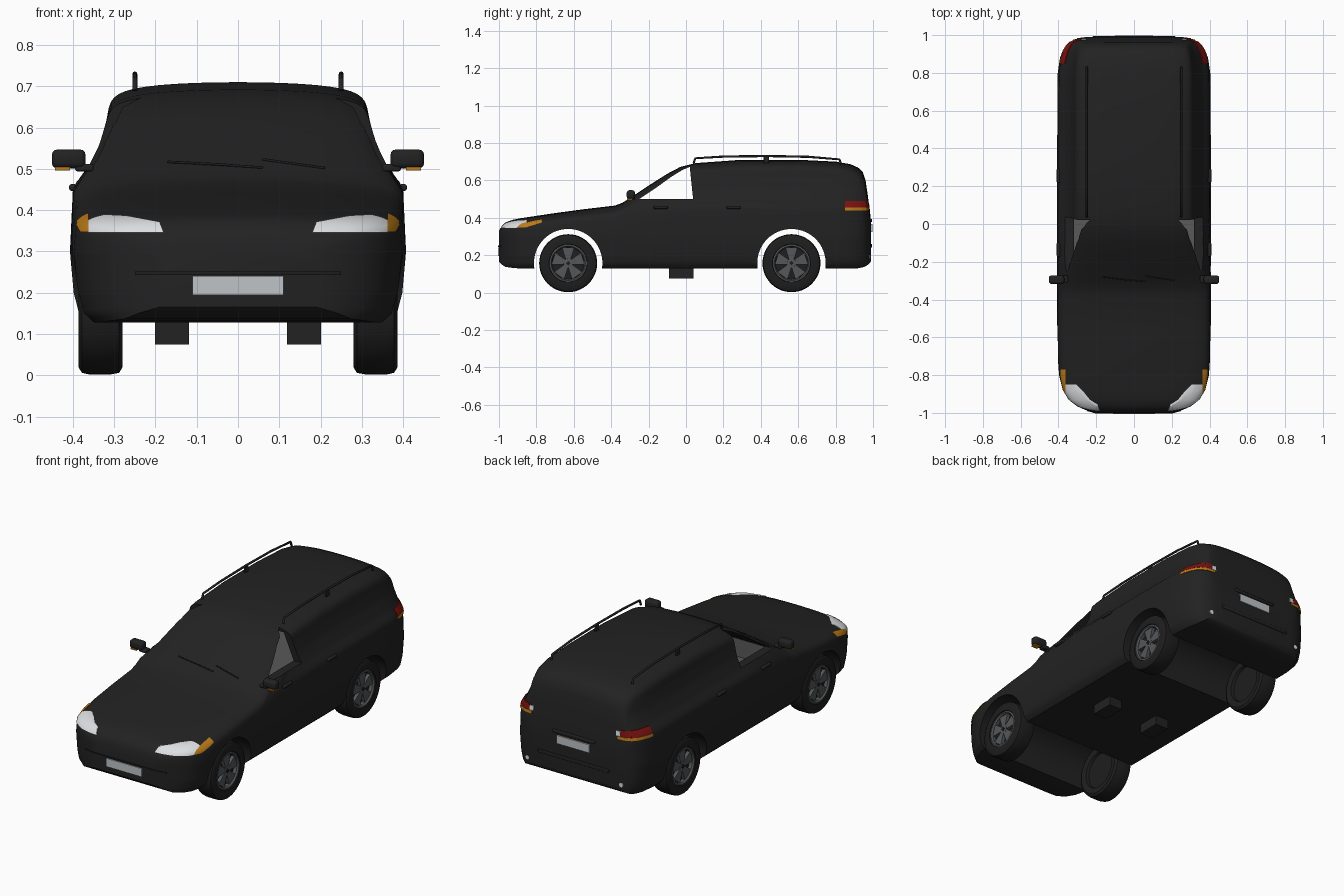
import bpy, bmesh, math
from mathutils import Matrix, Vector

cube = bpy.data.objects.get("Cube")
if cube:
    bpy.data.objects.remove(cube, do_unlink=True)


def material(name, r, g, b, rough=0.6):
    m = bpy.data.materials.new(name)
    m.use_nodes = True
    m.diffuse_color = (r, g, b, 1)
    node = m.node_tree.nodes["Principled BSDF"]
    node.inputs["Base Color"].default_value = (r, g, b, 1)
    node.inputs["Roughness"].default_value = rough
    return m


BLACK = material("black_paint", .016, .016, .016)
RUBBER = material("black_rubber", .013, .013, .013)
LINING = material("grey_lining", .1, .1, .1)
ALLOY = material("grey_alloy", .09, .095, .1)
LENS = material("clear_lens", .72, .74, .76)
PLATE = material("plate_grey", .52, .55, .57)
AMBER = material("amber_lens", .5, .2, .01)
RED = material("red_lens", .2, .006, .005)


def finish(name, bm, *mats, smooth=True):
    bmesh.ops.recalc_face_normals(bm, faces=bm.faces)
    mesh = bpy.data.meshes.new(name)
    bm.to_mesh(mesh)
    bm.free()
    ob = bpy.data.objects.new(name, mesh)
    bpy.context.collection.objects.link(ob)
    for m in mats:
        mesh.materials.append(m)
    if smooth:
        shade(ob)
    return ob


def activate(ob):
    bpy.ops.object.select_all(action="DESELECT")
    ob.select_set(True)
    bpy.context.view_layer.objects.active = ob


def shade(ob):
    activate(ob)
    bpy.ops.object.shade_smooth_by_angle(angle=math.radians(35))


def boolean(ob, cutter, operation="DIFFERENCE"):
    mod = ob.modifiers.new("cut", "BOOLEAN")
    mod.operation, mod.solver, mod.object = operation, "EXACT", cutter
    activate(ob)
    bpy.ops.object.modifier_apply(modifier="cut")
    bpy.data.objects.remove(cutter, do_unlink=True)


def prism(name, pts, axis, lo, hi, *mats, mirror=False):
    """Outline in the plane across the axis (x: y,z / y: x,z), extruded."""
    bm = bmesh.new()
    for side in ((1, -1) if mirror else (1,)):
        rings = []
        for d in (lo, hi):
            co = [(d, a, b) if axis == "x" else (a, d, b) for a, b in pts]
            rings.append([bm.verts.new((x * side, y, z)) for x, y, z in co])
        a, b = rings
        bm.faces.new(a)
        bm.faces.new(b)
        for i in range(len(a)):
            j = (i + 1) % len(a)
            bm.faces.new((a[i], a[j], b[j], b[i]))
    return finish(name, bm, *mats, smooth=False)


def rect(a, b, c, d):
    return [(a, c), (b, c), (b, d), (a, d)]


def box(name, center, size, mat, bevel=0.0):
    bm = bmesh.new()
    bmesh.ops.create_cube(bm, size=1, matrix=Matrix.Translation(center) @ Matrix.Diagonal((*size, 1)))
    if bevel:
        bmesh.ops.bevel(bm, geom=bm.edges[:], offset=bevel, segments=3, profile=.5, affect="EDGES")
    return finish(name, bm, mat)


def tube(name, pts, radius, mat):
    cu = bpy.data.curves.new(name, "CURVE")
    cu.dimensions, cu.bevel_depth, cu.bevel_resolution, cu.use_fill_caps = "3D", radius, 2, True
    sp = cu.splines.new("POLY")
    sp.points.add(len(pts) - 1)
    for p, co in zip(sp.points, pts):
        p.co = (*co, 1)
    ob = bpy.data.objects.new(name, cu)
    bpy.context.collection.objects.link(ob)
    cu.materials.append(mat)


def lathe(name, profile, center, side, mat, steps=48):
    """Profile of (x, radius) turned round the x axis."""
    bm = bmesh.new()
    vs = [bm.verts.new((x * side, 0, r)) for x, r in profile]
    es = [bm.edges.new(p) for p in zip(vs, vs[1:])]
    bmesh.ops.spin(bm, geom=vs + es, cent=(0, 0, 0), axis=(1, 0, 0), angle=math.tau, steps=steps)
    bmesh.ops.remove_doubles(bm, verts=bm.verts, dist=1e-5)
    bmesh.ops.translate(bm, verts=bm.verts, vec=center)
    return finish(name, bm, mat)


def lerp(table, t):
    for (a, u), (b, v) in zip(table, table[1:]):
        if t <= b:
            return u + (v - u) * max(0, (t - a) / (b - a))
    return table[-1][1]


# Body stations: y, underside, top, half width
STATIONS = [(-1, .165, .33, .2), (-.985, .15, .355, .255), (-.965, .137, .375, .3),
            (-.93, .132, .388, .345), (-.88, .128, .398, .375), (-.8, .128, .41, .395),
            (-.7, .128, .425, .402), (-.55, .128, .445, .405), (-.38, .128, .465, .405),
            (-.34, .128, .48, .405), (-.3, .128, .505, .405), (-.2, .128, .572, .405),
            (-.1, .128, .635, .405), (-.03, .128, .672, .405), (.05, .128, .692, .405),
            (.3, .128, .71, .405), (.6, .128, .71, .405), (.8, .128, .7, .402),
            (.88, .128, .686, .39), (.92, .13, .668, .375), (.945, .135, .645, .36),
            (.96, .14, .6, .345), (.972, .148, .52, .325), (.985, .16, .42, .29), (.99, .17, .36, .25)]
# Half width at each height
FLANK = [(.128, .36), (.15, .385), (.2, .398), (.3, .407), (.45, .4), (.47, .39),
         (.49, .37), (.56, .335), (.62, .318), (.71, .308)]
ROWS = 40


def body_mesh(inflate=0.0):
    bm = bmesh.new()
    rings = []
    for y, low, top, half in STATIONS:
        power = max(20, 20 + (top - .44) * 70)
        right = []
        for j in range(ROWS):
            s = math.sin(j / ROWS * math.pi / 2)
            z = low + (top - low) * s
            right.append((lerp(FLANK, z) * half / .405 * math.sqrt(1 - s ** power), z))
        outline = right + [(0, top)] + [(-x, z) for x, z in reversed(right)]
        rings.append([bm.verts.new((x, y, z)) for x, z in outline])
    for a, b in zip(rings, rings[1:]):
        for i in range(len(a)):
            j = (i + 1) % len(a)
            bm.faces.new((a[i], a[j], b[j], b[i]))
    bm.faces.new(rings[0])
    bm.faces.new(rings[-1])
    if inflate:
        bmesh.ops.recalc_face_normals(bm, faces=bm.faces)
        bm.normal_update()
        for v, n in [(v, v.normal.copy()) for v in bm.verts]:
            v.co += n * inflate
    return bm


def patch(name, cutter, mat):
    """A thin skin lying on the body inside the cutter."""
    ob = finish(name, body_mesh(.004), mat, smooth=False)
    boolean(ob, cutter, "INTERSECT")
    shade(ob)


# Body with wheel arches, hollow cabin and open front side windows
body = finish("body", body_mesh(), BLACK, LINING, smooth=False)
AXLES = {"front": -.63, "rear": .564}
for y in AXLES.values():
    arc = [(y + .183 * math.cos(a * math.tau / 64), .157 + .183 * math.sin(a * math.tau / 64)) for a in range(64)]
    boolean(body, prism("arch_cutter", arc, "x", -.6, .6))
window = [(-.25, .5), (-.16, .56), (-.08, .618), (-.02, .655), (.02, .672), (.038, .5)]
boolean(body, prism("window_cutter", window, "x", -.6, .6))
cabin = prism("cabin_cutter", [(-.26, .39), (-.26, .49), (-.2, .535), (0, .645), (.1, .668), (.85, .668), (.85, .39)],
              "x", -1, 1, BLACK, LINING)
for v in cabin.data.vertices:
    v.co.x *= .35 - (v.co.z - .4) / 3
for f in cabin.data.polygons:
    f.material_index = 1
boolean(body, cabin)
shade(body)

# Lamps, skinned over the body
patch("headlights", prism("c", [(.18, .346), (.362, .346), (.362, .392), (.27, .387), (.19, .372)],
                          "y", -1.1, -.85, mirror=True), LENS)
patch("front_indicators", prism("c", [(-.93, .347), (-.86, .347), (-.77, .375), (-.77, .397), (-.93, .397)],
                                "x", .362, .5, mirror=True), AMBER)
patch("tail_lamps", prism("c", rect(.85, 1.1, .456, .49), "x", .28, .5, mirror=True), RED)
patch("rear_indicators", prism("c", rect(.85, 1.1, .44, .455), "x", .265, .5, mirror=True), AMBER)
patch("reversing_lamps", prism("c", rect(.85, 1.1, .457, .482), "x", .255, .279, mirror=True), LENS)
patch("lower_grille", prism("c", rect(-.25, .25, .243, .252), "y", -1.1, -.9), RUBBER)

# Number plates and tailgate handle
box("front_plate", (0, -1.002, .218), (.22, .008, .046), PLATE)
box("rear_plate", (0, .993, .345), (.2, .008, .045), PLATE)
box("tailgate_handle", (0, .985, .385), (.26, .02, .018), BLACK, .005)
box("rear_bumper_strip", (0, .988, .25), (.44, .012, .02), BLACK, .004)

# Blocks under the floor, mirrors, handles, rails, reflectors
for side, tag in ((1, "left"), (-1, "right")):
    box(f"{tag}_floor_block", (.16 * side, -.025, .105), (.082, .13, .06), BLACK)
    box(f"{tag}_mirror", (.41 * side, -.295, .524), (.082, .045, .046), BLACK, .014)
    box(f"{tag}_mirror_arm", (.372 * side, -.293, .503), (.045, .04, .018), BLACK, .006)
    box(f"{tag}_mirror_indicator", (.425 * side, -.3, .5), (.036, .03, .008), AMBER)
    for where, y in (("front", -.135), ("rear", .255)):
        box(f"{tag}_{where}_door_handle", (.4 * side, y, .455), (.018, .075, .016), BLACK, .005)
    tube(f"{tag}_roof_rail", [(.25 * side, y, z) for y, z in
         ((.04, .69), (.05, .718), (.2, .727), (.43, .73), (.65, .726), (.82, .712), (.83, .685))], .006, BLACK)
    box(f"{tag}_rail_foot", (.25 * side, .43, .71), (.012, .03, .035), BLACK, .004)
    lathe(f"{tag}_rear_reflector", [(0, 0), (0, .012), (.004, .012), (.004, 0)], (0, 0, 0), 1, LENS, 16).matrix_world = (
        Matrix.Translation((.29 * side, .982, .19)) @ Matrix.Rotation(math.pi / 2, 4, "Z"))

# Wipers
tube("right_wiper", [(-.17, -.28, .517), (-.05, -.295, .511), (.06, -.305, .503)], .003, RUBBER)
tube("left_wiper", [(.06, -.275, .523), (.14, -.288, .512), (.21, -.298, .502)], .003, RUBBER)

# Wheels
TYRE = [(.3, 0), (.3, .1), (.285, .105), (.28, .138), (.288, .151), (.31, .155), (.36, .155),
        (.378, .151), (.386, .138), (.384, .102), (.355, .096), (.355, 0)]
RIM = [(.35, .086), (.374, .086), (.382, .092), (.38, .1), (.35, .1)]
HUB = [(.35, .026), (.374, .024), (.376, 0)]
CAP = [(.36, .013), (.379, .012), (.379, 0)]
for where, y in AXLES.items():
    for side, tag in ((1, "left"), (-1, "right")):
        center = Vector((0, y, .157))
        name = f"{where}_{tag}"
        lathe(f"{name}_tyre", TYRE, center, side, RUBBER)
        lathe(f"{name}_rim", RIM, center, side, ALLOY)
        lathe(f"{name}_hub", HUB, center, side, ALLOY, 24)
        lathe(f"{name}_hub_cap", CAP, center, side, RUBBER, 4)
        bm = bmesh.new()
        for k in range(5):
            turn = Matrix.Translation(center) @ Matrix.Rotation(k * math.tau / 5, 4, "X")
            inner, outer = [[bm.verts.new(turn @ Vector((x * side, w, r)))
                             for w, r in ((-.012, .015), (.012, .015), (.033, .083), (-.033, .083))]
                            for x in (.354, .373)]
            bm.faces.new(outer)
            for i in range(4):
                j = (i + 1) % 4
                bm.faces.new((inner[i], inner[j], outer[j], outer[i]))
            bm.faces.new(inner)
        finish(f"{name}_spokes", bm, ALLOY, smooth=False)
